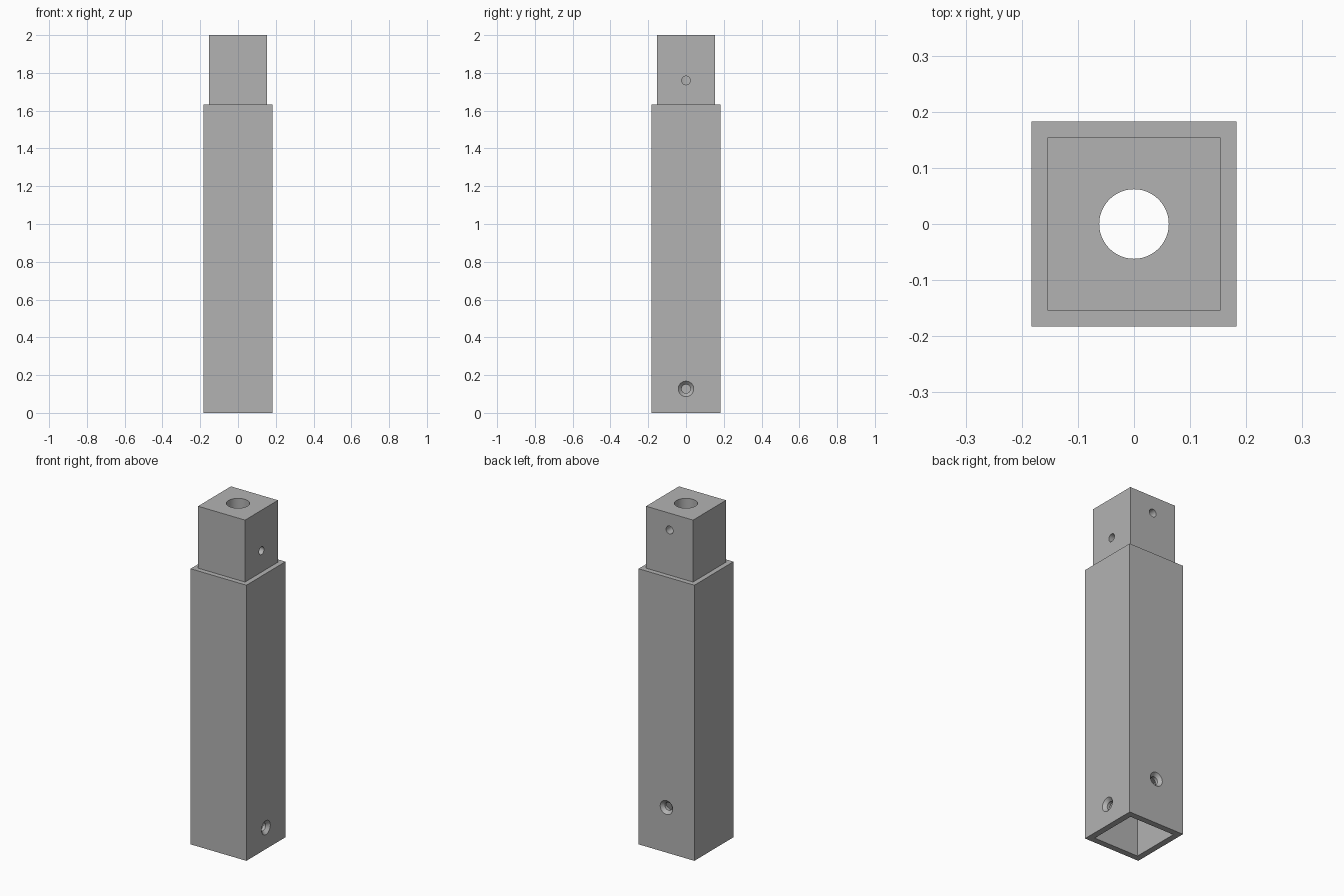
import bpy
import bmesh
from math import pi
from mathutils import Matrix, Vector

cube = bpy.data.objects.get("Cube")
if cube:
    bpy.data.objects.remove(cube, do_unlink=True)

HALF, TENON, SOCKET = 0.183, 0.142, 0.147    # half widths
STEP, TOP, SOCKET_DEPTH = 1.633, 2.0, 0.38   # heights
BORE, PIN, SINK = 0.062, 0.023, 0.041        # radii
LOW, HIGH = 0.127, 0.267                     # pin heights above each shoulder

grey = bpy.data.materials.new("plain grey")
grey.use_nodes = True
colour = (0.45, 0.45, 0.45, 1)
grey.diffuse_color = colour
grey.node_tree.nodes["Principled BSDF"].inputs["Base Color"].default_value = colour


def make_object(name, bm):
    bmesh.ops.recalc_face_normals(bm, faces=bm.faces)
    mesh = bpy.data.meshes.new(name)
    bm.to_mesh(mesh)
    bm.free()
    mesh.materials.append(grey)
    obj = bpy.data.objects.new(name, mesh)
    bpy.context.collection.objects.link(obj)
    return obj


def add_box(bm, half, bottom, top):
    matrix = Matrix.Translation((0, 0, (bottom + top) / 2)) @ Matrix.Diagonal(
        (2 * half, 2 * half, top - bottom, 1))
    bmesh.ops.create_cube(bm, size=1, matrix=matrix)


def turned(name, profile, matrix, sides=48):
    """Solid of (radius, height) rings about z, moved by the matrix."""
    bm = bmesh.new()
    rings = []
    for radius, height in profile:
        rings.append(bmesh.ops.create_circle(
            bm, segments=sides, radius=radius,
            matrix=Matrix.Translation((0, 0, height)))["verts"])
    for a, b in zip(rings, rings[1:]):
        for i in range(sides):
            j = (i + 1) % sides
            bm.faces.new((a[i], a[j], b[j], b[i]))
    bm.faces.new(rings[0])
    bm.faces.new(rings[-1])
    bm.transform(matrix)
    return make_object(name, bm)


# Square post with a narrower tenon raised from its top
bm = bmesh.new()
add_box(bm, HALF, 0, STEP)
bm.faces.ensure_lookup_table()
cap = max(bm.faces, key=lambda f: f.calc_center_median().z)
bmesh.ops.inset_region(bm, faces=[cap], thickness=HALF - TENON)
raised = bmesh.ops.extrude_face_region(bm, geom=[cap])["geom"]
bmesh.ops.translate(bm, vec=Vector((0, 0, TOP - STEP)),
                    verts=[v for v in raised if isinstance(v, bmesh.types.BMVert)])
if cap.is_valid:
    bmesh.ops.delete(bm, geom=[cap], context="FACES")
post = make_object("post", bm)

# Socket in the foot and round bore through the head
bm = bmesh.new()
add_box(bm, SOCKET, -0.1, SOCKET_DEPTH)
cutters = [make_object("socket_cutter", bm),
           turned("bore_cutter", [(BORE, 0.3), (BORE, TOP + 0.1)], Matrix())]

# Pin holes: the left side has the low pair, the back has the high pair
to_left = Matrix.Rotation(pi / 2, 4, "Y")
to_back = Matrix.Rotation(-pi / 2, 4, "X")
for side, turn, rise in (("left", to_left, LOW), ("back", to_back, HIGH)):
    countersunk = [(PIN, 0.1), (PIN, HALF - 0.018), (SINK, HALF), (SINK, HALF + 0.05)]
    cutters.append(turned(side + "_foot_hole_cutter", countersunk,
                          Matrix.Translation((0, 0, rise)) @ turn))
    cutters.append(turned(side + "_tenon_hole_cutter", [(PIN, 0.01), (PIN, HALF)],
                          Matrix.Translation((0, 0, STEP + rise)) @ turn))

# Cut everything out of the post
for cutter in cutters:
    cutter.hide_render = True
    mod = post.modifiers.new(cutter.name, "BOOLEAN")
    mod.operation = "DIFFERENCE"
    mod.solver = "EXACT"
    mod.object = cutter

bpy.ops.object.select_all(action="DESELECT")
post.select_set(True)
bpy.context.view_layer.objects.active = post
for mod in list(post.modifiers):
    bpy.ops.object.modifier_apply(modifier=mod.name)
for cutter in cutters:
    bpy.data.objects.remove(cutter, do_unlink=True)
bpy.ops.object.shade_smooth_by_angle(angle=pi / 6)
